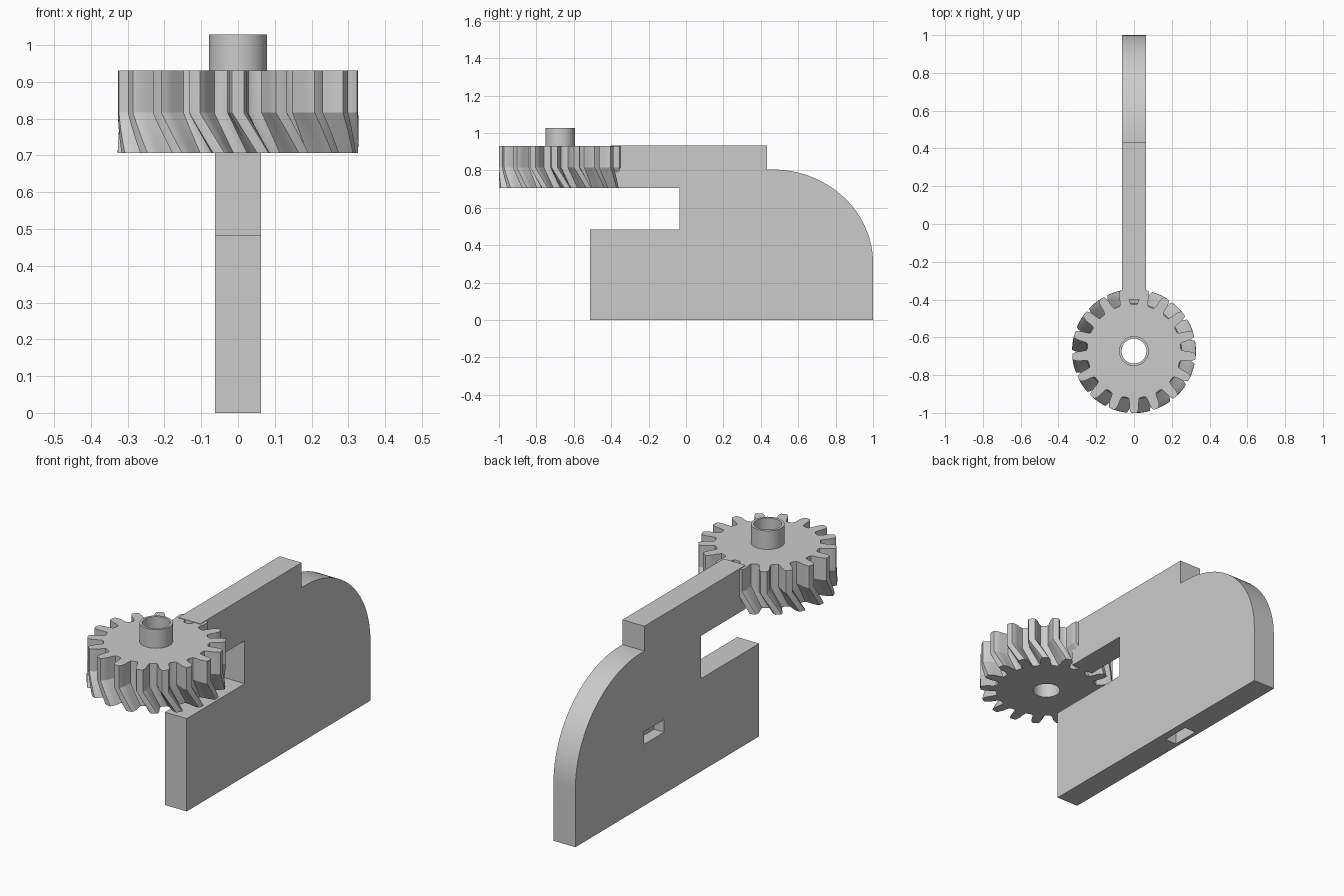
import bpy, bmesh, math
from mathutils import Matrix

cube = bpy.data.objects.get("Cube")
if cube:
    bpy.data.objects.remove(cube, do_unlink=True)

GREY = (0.6, 0.6, 0.6, 1.0)
grey = bpy.data.materials.new("light grey plastic")
grey.use_nodes = True
grey.diffuse_color = GREY
grey.node_tree.nodes["Principled BSDF"].inputs["Base Color"].default_value = GREY


def finish(name, bm):
    bmesh.ops.recalc_face_normals(bm, faces=bm.faces[:])
    mesh = bpy.data.meshes.new(name)
    bm.to_mesh(mesh)
    bm.free()
    obj = bpy.data.objects.new(name, mesh)
    bpy.context.collection.objects.link(obj)
    mesh.materials.append(grey)
    return obj


def smooth(obj):
    bpy.ops.object.select_all(action="DESELECT")
    obj.select_set(True)
    bpy.context.view_layer.objects.active = obj
    bpy.ops.object.shade_smooth_by_angle(angle=math.radians(25))


def loft(name, rings):
    """Solid through a stack of matching rings, capped at both ends."""
    bm = bmesh.new()
    rows = [[bm.verts.new(p) for p in ring] for ring in rings]
    n = len(rows[0])
    for low, high in zip(rows, rows[1:]):
        for i in range(n):
            j = (i + 1) % n
            bm.faces.new((low[i], low[j], high[j], high[i]))
    bm.faces.new(rows[0][::-1])
    bm.faces.new(rows[-1])
    return finish(name, bm)


def cylinder(name, r, z0, z1):
    angles = [math.tau * i / 48 for i in range(48)]
    return loft(name, [[(r * math.cos(a), GEAR_Y + r * math.sin(a), z)
                        for a in angles] for z in (z0, z1)])


def cut(target, cutter):
    mod = target.modifiers.new(cutter.name, "BOOLEAN")
    mod.operation = "DIFFERENCE"
    mod.solver = "EXACT"
    mod.object = cutter
    cutter.hide_render = True
    cutter.hide_viewport = True
    cutter.display_type = "WIRE"


def box(name, low, high):
    bm = bmesh.new()
    size = [h - l for l, h in zip(low, high)]
    mid = [(h + l) / 2 for l, h in zip(low, high)]
    bmesh.ops.create_cube(bm, size=1, matrix=Matrix.Translation(mid) @ Matrix.Diagonal((*size, 1)))
    return finish(name, bm)


GEAR_Y, BOTTOM, TOP = -0.673, 0.706, 0.931
TEETH, HALF_WIDTH = 17, 0.063

# Bracket plate: notched side profile with a quarter-round back
profile = [(-0.4, TOP + 0.003), (-0.4, BOTTOM), (-0.035, BOTTOM), (-0.035, 0.483),
           (-0.512, 0.483), (-0.512, 0), (1, 0)]
for i in range(25):
    a = math.pi / 2 * i / 24
    profile.append((0.46 + 0.54 * math.cos(a), 0.305 + 0.5 * math.sin(a)))
profile += [(0.433, 0.805), (0.433, TOP + 0.003)]
plate = loft("bracket_plate", [[(x, y, z) for y, z in profile]
                               for x in (-HALF_WIDTH, HALF_WIDTH)])
cut(plate, box("side_slot_cutter", (-0.1, 0.27, 0.32), (-0.005, 0.435, 0.385)))
cut(plate, box("bottom_slot_cutter", (-0.043, 0.27, -0.1), (0.023, 0.42, 0.1)))
smooth(plate)

# Gear: straight teeth above, helical teeth below
half_tooth = [(0.30, 0.252), (0.25, 0.272), (0.23, 0.295), (0.19, 0.313), (0.13, 0.327)]
tooth = [(-f, r) for f, r in half_tooth] + [(0, 0.328)] \
    + [(f, r) for f, r in reversed(half_tooth)] + [(0.4, 0.248), (0.6, 0.248)]
pitch = math.tau / TEETH


def gear_ring(z, twist):
    ring = []
    for k in range(TEETH):
        for f, r in tooth:
            a = -math.pi / 2 + (k + f) * pitch + twist
            ring.append((r * math.cos(a), GEAR_Y + r * math.sin(a), z))
    return ring


levels = [(BOTTOM + 0.11 * i / 4, 0.21 * (1 - i / 4)) for i in range(5)] + [(TOP, 0)]
gear = loft("gear", [gear_ring(z, twist) for z, twist in levels])
hub = cylinder("hub_tube", 0.079, TOP - 0.02, 1.028)
bore = cylinder("bore_cutter", 0.066, 0.5, 1.2)
for part in (gear, hub):
    cut(part, bore)
    smooth(part)
